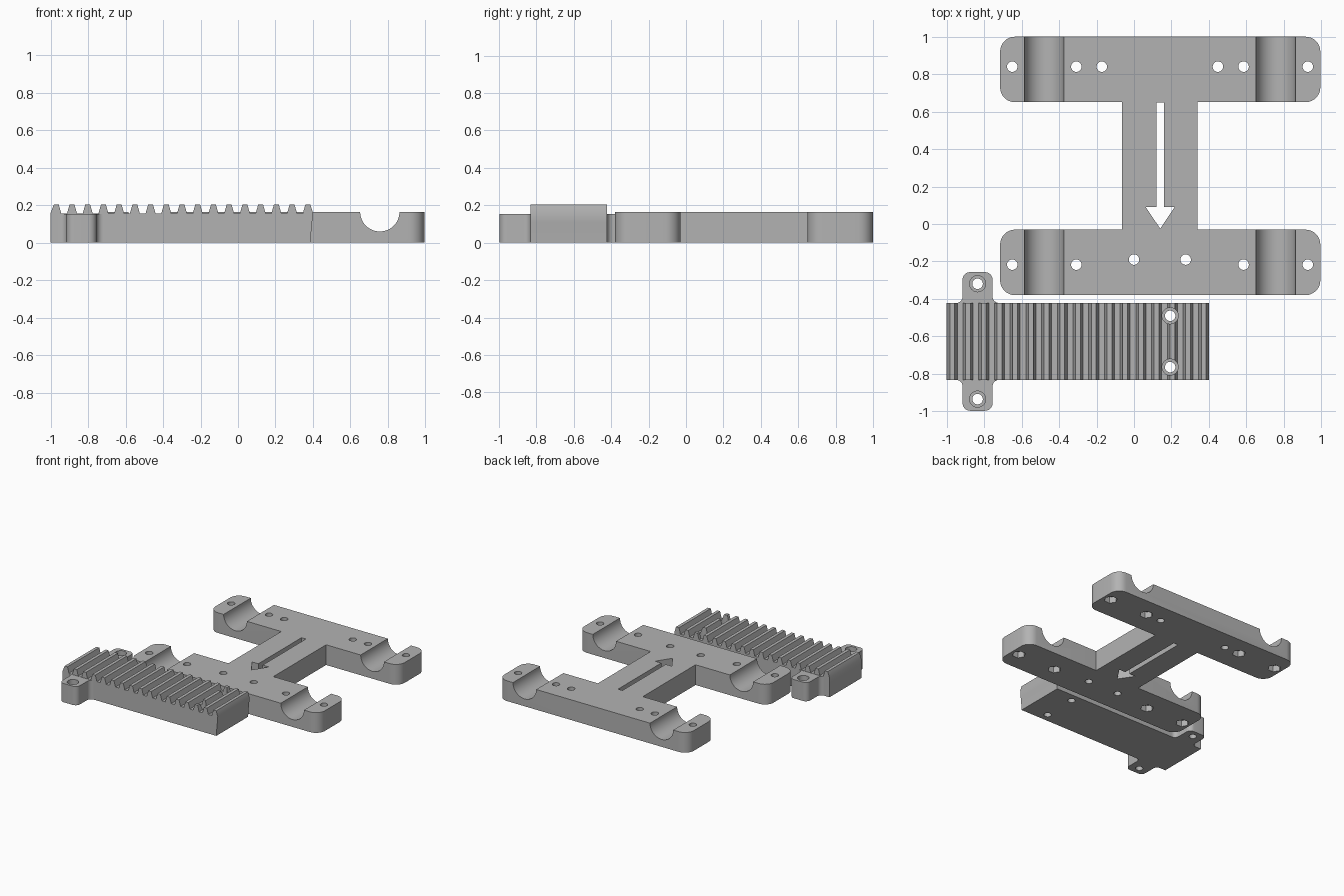
import bpy, bmesh, math
from mathutils import Vector

cube = bpy.data.objects.get("Cube")
if cube:
    bpy.data.objects.remove(cube, do_unlink=True)

grey = bpy.data.materials.new("plain grey")
grey.use_nodes = True
colour = (0.45, 0.45, 0.45, 1)
grey.diffuse_color = colour
grey.node_tree.nodes["Principled BSDF"].inputs["Base Color"].default_value = colour


def rounded(corners, steps=8):
    """Outline from (x, y, radius) right-angled corners."""
    out = []
    for i, (x, y, r) in enumerate(corners):
        p = Vector((x, y))
        if r == 0:
            out.append(p)
            continue
        u = (Vector(corners[i - 1][:2]) - p).normalized()
        v = (Vector(corners[(i + 1) % len(corners)][:2]) - p).normalized()
        c = p + r * (u + v)
        for k in range(steps + 1):
            t = math.pi / 2 * k / steps
            out.append(c - r * (v * math.cos(t) + u * math.sin(t)))
    return out


def prism(name, outline, lo, hi, axis="z"):
    """Extrude an outline along z, or an xz profile along y."""
    bm = bmesh.new()
    place = (lambda a, b: (a, b, lo)) if axis == "z" else (lambda a, b: (a, lo, b))
    face = bm.faces.new([bm.verts.new(place(a, b)) for a, b in outline])
    step = Vector((0, 0, hi - lo)) if axis == "z" else Vector((0, hi - lo, 0))
    new = bmesh.ops.extrude_face_region(bm, geom=[face])["geom"]
    bmesh.ops.translate(bm, vec=step, verts=[g for g in new if isinstance(g, bmesh.types.BMVert)])
    bmesh.ops.recalc_face_normals(bm, faces=bm.faces)
    mesh = bpy.data.meshes.new(name)
    bm.to_mesh(mesh)
    bm.free()
    obj = bpy.data.objects.new(name, mesh)
    bpy.context.collection.objects.link(obj)
    mesh.materials.append(grey)
    return obj


def circle(x, y, r, n=32):
    return [(x + r * math.cos(math.tau * k / n), y + r * math.sin(math.tau * k / n)) for k in range(n)]


def combine(obj, other, operation="DIFFERENCE"):
    bpy.context.view_layer.objects.active = obj
    mod = obj.modifiers.new(operation.lower(), "BOOLEAN")
    mod.object, mod.operation, mod.solver = other, operation, "EXACT"
    bpy.ops.object.modifier_apply(modifier=mod.name)
    bpy.data.objects.remove(other, do_unlink=True)


def drill(obj, x, y, r, lo=-0.1, hi=0.4, n=32):
    combine(obj, prism("drill", circle(x, y, r, n), lo, hi))


def finish(obj):
    bpy.ops.object.select_all(action="DESELECT")
    obj.select_set(True)
    bpy.context.view_layer.objects.active = obj
    bpy.ops.object.shade_smooth_by_angle(angle=math.radians(25))


# Carriage plate: two bars joined by a bridge
TOP, R = 0.165, 0.08
left, right = -0.715, 0.995
plate = prism("carriage_plate", rounded([
    (left, -0.38, R), (right, -0.38, R), (right, -0.03, R), (0.34, -0.03, 0),
    (0.34, 0.65, 0), (right, 0.65, R), (right, 1.0, R), (left, 1.0, R),
    (left, 0.65, R), (-0.065, 0.65, 0), (-0.065, -0.03, 0), (left, -0.03, R)]), 0, TOP)

# Half-round rod channels
for x in (-0.48, 0.757):
    combine(plate, prism("channel", circle(x, TOP, 0.105, 48), -0.5, 1.2, "y"))

# Arrow-shaped slot
combine(plate, prism("arrow", [
    (0.12, 0.648), (0.12, 0.09), (0.063, 0.09), (0.14, -0.025),
    (0.217, 0.09), (0.16, 0.09), (0.16, 0.648)], -0.1, 0.4))

# Clamp holes with hexagonal nut pockets underneath
for y in (0.84, -0.217):
    for x in (-0.65, -0.308, 0.585, 0.928):
        drill(plate, x, y, 0.028)
        drill(plate, x, y, 0.05, -0.1, 0.05, 6)

# Plain mounting holes
for x, y in ((-0.172, 0.84), (0.448, 0.84), (0, -0.19), (0.276, -0.19)):
    drill(plate, x, y, 0.028)
finish(plate)

# Toothed rack: profile in xz, with evenly spaced trapezoid teeth
FRONT, BACK, VALLEY, TIP = -0.832, -0.422, 0.155, 0.204
profile = [(-1.0, 0), (-1.0, 0.16)]
for i in range(17):
    x = -0.97 + 0.0839 * i
    tooth = [(x - 0.027, VALLEY), (x - 0.013, TIP), (x + 0.013, TIP), (x + 0.027, VALLEY)]
    profile += tooth[1:] if i == 0 else tooth[:3] if i == 16 else tooth
profile += [(0.4, 0.16), (0.396, 0.11), (0.39, 0.05), (0.387, 0)]
rack = prism("toothed_rack", profile, FRONT, BACK, "y")

# Mounting ears with filleted roots on both sides of the rack
middle = (FRONT + BACK) / 2
for s in (-1, 1):
    edge, tip = middle + s * 0.205, middle + s * 0.37
    ear = prism("ear", rounded([
        (-0.96, middle + s * 0.12, 0), (-0.96, edge, 0), (-0.915, edge, 0.035),
        (-0.915, tip, 0.04), (-0.755, tip, 0.04), (-0.755, edge, 0.035),
        (-0.71, edge, 0), (-0.71, middle + s * 0.12, 0)]), 0, 0.153)
    combine(rack, ear, "UNION")

# Counterbored screw holes
for x, offset in ((-0.835, 0.308), (0.193, 0.137)):
    for s in (-1, 1):
        drill(rack, x, middle + s * offset, 0.028)
        drill(rack, x, middle + s * offset, 0.043, 0.1)
finish(rack)
